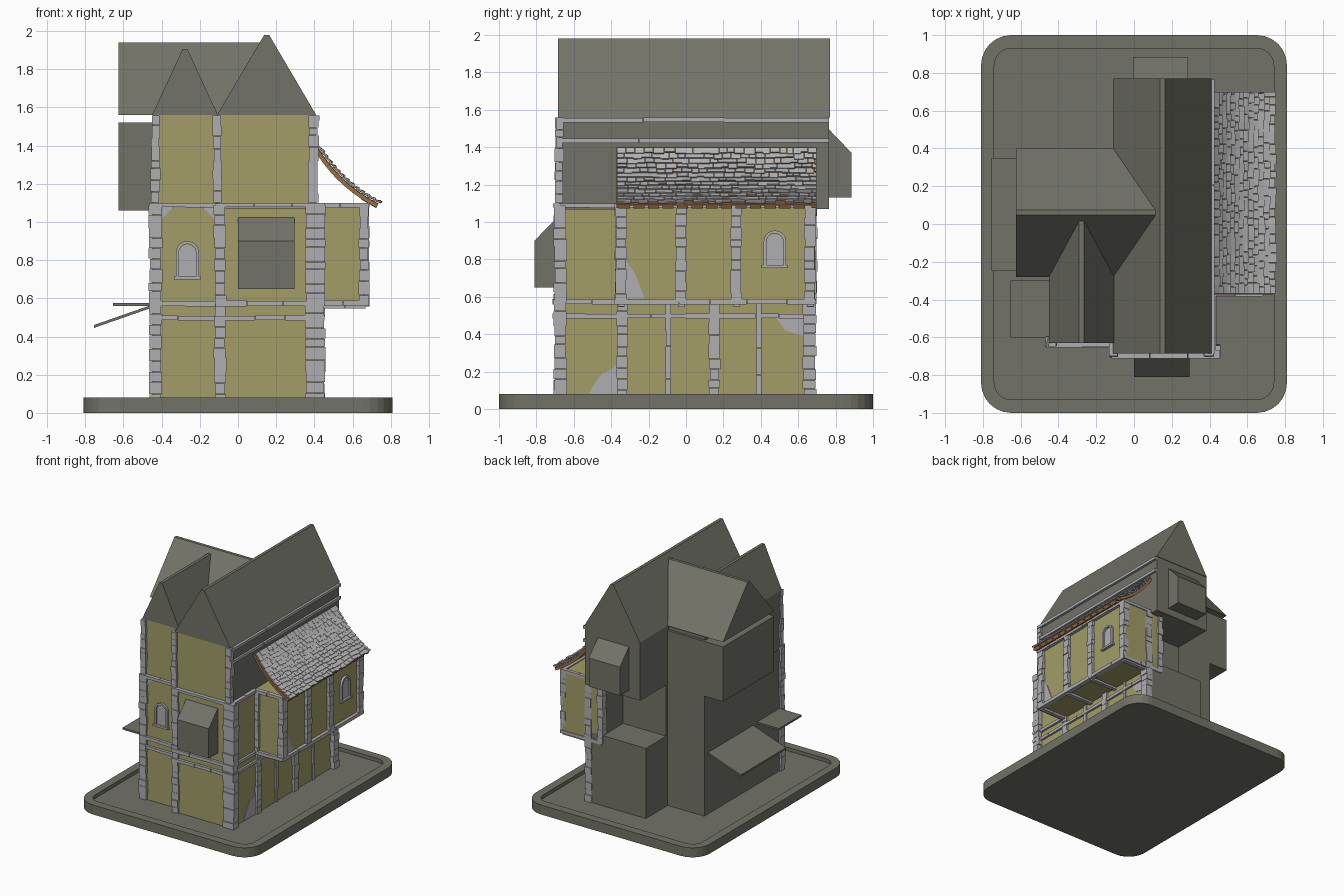
import bpy, bmesh, math, random
from mathutils import Vector

random.seed(4)
if "Cube" in bpy.data.objects:
    bpy.data.objects.remove(bpy.data.objects["Cube"])


def material(name, rgb):
    m = bpy.data.materials.new(name)
    m.use_nodes = True
    m.diffuse_color = (*rgb, 1)
    bsdf = m.node_tree.nodes["Principled BSDF"]
    bsdf.inputs["Base Color"].default_value = (*rgb, 1)
    bsdf.inputs["Roughness"].default_value = 0.9
    return m


GREY = material("dull grey", (0.17, 0.17, 0.14))
PLASTER = material("yellow plaster", (0.36, 0.34, 0.135))
STONE = material("light stone", (0.43, 0.43, 0.45))
TILE = material("roof tile", (0.48, 0.48, 0.49))
WOOD = material("brown wood", (0.33, 0.16, 0.06))


def add_prism(bm, pts, axis, a, b):
    """Extrude a 2D outline along an axis from a to b."""
    def place(p, t):
        c = list(p)
        c.insert("xyz".index(axis), t)
        return bm.verts.new(c)
    lo = [place(p, a) for p in pts]
    hi = [place(p, b) for p in pts]
    faces = [bm.faces.new(lo), bm.faces.new(hi)]
    for i in range(len(pts)):
        j = (i + 1) % len(pts)
        faces.append(bm.faces.new((lo[i], lo[j], hi[j], hi[i])))
    bmesh.ops.recalc_face_normals(bm, faces=faces)


def add_box(bm, x, y, z):
    add_prism(bm, [(x[0], y[0]), (x[1], y[0]), (x[1], y[1]), (x[0], y[1])], "z", *z)


def finish(name, bm, *mats, rule=None):
    bm.normal_update()
    me = bpy.data.meshes.new(name)
    if rule:
        for f in bm.faces:
            f.material_index = 1 if rule(f.normal) else 0
    bm.to_mesh(me)
    bm.free()
    for m in mats:
        me.materials.append(m)
    ob = bpy.data.objects.new(name, me)
    bpy.context.collection.objects.link(ob)
    return ob


def prism(name, pts, axis, a, b, mat):
    bm = bmesh.new()
    add_prism(bm, pts, axis, a, b)
    return finish(name, bm, mat)


def block(name, x, y, z, rule=None):
    bm = bmesh.new()
    add_box(bm, x, y, z)
    return finish(name, bm, GREY, PLASTER, rule=rule)


def masonry(name, bounds_list, size, jitter):
    """Rows of uneven stones along the longest side of each box."""
    bm = bmesh.new()
    for bounds in bounds_list:
        axis = max(range(3), key=lambda k: bounds[k][1] - bounds[k][0])
        start, end = bounds[axis]
        n = max(1, round((end - start) / size))
        cuts = [start + (end - start) * (i + random.uniform(-.2, .2) * (0 < i < n)) / n
                for i in range(n + 1)]
        for c0, c1 in zip(cuts, cuts[1:]):
            box = [(lo - random.uniform(0, jitter), hi + random.uniform(0, jitter))
                   for lo, hi in bounds]
            box[axis] = (c0 + .001, c1 - .001)
            add_box(bm, *box)
    return finish(name, bm, STONE)


# Base tray with rounded corners and a raised rim
outline = []
for k, (cx, cy) in enumerate([(.65, .84), (-.65, .84), (-.65, -.84), (.65, -.84)]):
    for s in range(7):
        a = math.radians(90 * k + 15 * s)
        outline.append((cx + .16 * math.cos(a), cy + .16 * math.sin(a)))
bm = bmesh.new()
add_prism(bm, outline, "z", 0, .08)
top = max(bm.faces, key=lambda f: f.calc_center_median().z)
bmesh.ops.inset_region(bm, faces=[top], thickness=.07)
ext = bmesh.ops.extrude_face_region(bm, geom=[top])
bmesh.ops.translate(bm, vec=(0, 0, -.03),
                    verts=[g for g in ext["geom"] if isinstance(g, bmesh.types.BMVert)])
if top.is_valid:
    bm.faces.remove(top)
finish("base_tray", bm, GREY)

# House body
front = lambda n: n.y < -.9
front_side = lambda n: n.y < -.9 or n.x > .9
block("main_ground_floor", (-.11, .42), (-.69, .69), (.05, .64), front_side)
block("main_middle_floor", (-.11, .42), (-.69, .42), (.64, 1.07), front_side)
block("main_upper_floor", (-.11, .405), (-.68, .765), (1.07, 1.56), front)
block("left_wing", (-.45, -.11), (-.63, .40), (.05, 1.07), front)
block("left_wing_upper", (-.445, -.11), (-.625, .38), (1.07, 1.56), front)
block("cross_wing_overhang", (-.625, -.11), (-.28, .40), (1.06, 1.52))
block("side_jetty", (.29, .66), (-.36, .69), (.565, 1.09), lambda n: n.x > -.9)


def gable(lo, hi, z0, z1, ridge=.013):
    mid = (lo + hi) / 2
    return [(lo, z0), (hi, z0), (mid + ridge, z1), (mid - ridge, z1)]


# Steep roofs
prism("main_roof", gable(-.11, .41, 1.56, 1.98), "y", -.685, .77, GREY)
prism("front_left_roof", gable(-.45, -.105, 1.56, 1.905), "y", -.63, .05, GREY)
prism("cross_roof", gable(-.28, .40, 1.56, 1.94), "x", -.625, .115, GREY)

# Oriel, back dormer and awnings
prism("front_oriel", [(-.68, .65), (-.81, .65), (-.81, .90), (-.68, 1.035)], "x", 0, .295, GREY)
prism("back_dormer", [(.76, 1.13), (.885, 1.13), (.885, 1.37), (.76, 1.50)], "x", -.005, .285, GREY)
prism("side_awning", [(-.755, .445), (-.44, .555), (-.44, .57), (-.755, .46)], "y", -.25, .35, GREY)
prism("flat_canopy", [(-.655, .56), (-.44, .56), (-.44, .575), (-.655, .575)], "y", -.60, -.30, GREY)

# Corner and wall columns
Z1, Z2, Z3 = (.05, .57), (.57, 1.09), (1.1, 1.56)
columns = []
for z in (Z1, Z2):
    columns += [((-.46, -.405), (-.645, -.60), z), ((-.12, -.07), (-.70, -.66), z),
                ((.36, .45), (-.70, -.645), z), ((.40, .45), (.63, .69), z)]
columns += [((-.45, -.415), (-.64, -.61), Z3), ((-.125, -.09), (-.695, -.62), Z3),
            ((.375, .415), (-.695, -.66), Z3)]
columns += [((.40, .435), (c - .026, c + .022), Z1) for c in (-.34, .155)]
columns += [((.64, .68), (c - .026, c + .022), Z2) for c in (-.345, -.025, .27, .665)]
columns += [((.40, .45), (-.375, -.34), Z2), ((.29, .33), (.66, .695), Z2)]
masonry("stone_columns", columns, .06, .009)
masonry("thin_wall_posts", [((.40, .43), (c - .012, c + .012), Z1) for c in (-.095, .39)], .12, .004)

# Horizontal bands
bands = []
for z in ((.487, .508), (.562, .585), (1.08, 1.097)):
    bands += [((-.465, -.11), (-.65, -.62), z), ((-.12, .455), (-.71, -.67), z),
              ((.40, .435), (-.70, -.36), z)]
bands.append(((.40, .435), (-.36, .69), (.487, .508)))
for z in ((.562, .585), (1.078, 1.097)):
    bands += [((.65, .685), (-.38, .69), z), ((.42, .685), (-.38, -.35), z),
              ((.30, .685), (.67, .695), z)]
bands += [((.41, .67), (c - .015, c + .015), (.55, .575)) for c in (-.345, -.025, .27, .665)]
masonry("stone_bands", bands, .17, .004)
masonry("eaves_cornice", [((.39, .42), (-.69, .765), (1.425, 1.445)),
                          ((.39, .425), (-.69, .765), (1.535, 1.555))], .5, .004)


# Arched windows made of a pane, raised rim and sill
def arch(c, z0, half, rise):
    pts = [(c - half, z0), (c + half, z0)]
    return pts + [(c + half * math.cos(math.pi * i / 10), z0 + rise + half * math.sin(math.pi * i / 10))
                  for i in range(11)]


def window(name, c, z0, axis, face, out):
    prism(name + "_pane", arch(c, z0, .045, .125), axis, face, face + out * .006, STONE)
    outer, inner = arch(c, z0, .06, .13)[1:], arch(c, z0, .045, .13)[1:]
    outer, inner = outer + [(c - .06, z0)], inner + [(c - .045, z0)]
    bm = bmesh.new()
    for i in range(len(outer) - 1):
        if (Vector(outer[i]) - Vector(outer[i + 1])).length > .001:
            add_prism(bm, [outer[i], outer[i + 1], inner[i + 1], inner[i]], axis, face, face + out * .018)
    add_prism(bm, [(c - .07, z0 - .012), (c + .07, z0 - .012), (c + .07, z0 + .004), (c - .07, z0 + .004)],
              axis, face, face + out * .025)
    finish(name + "_rim", bm, STONE)


window("front_window", -.265, .71, "y", -.63, -1)
window("side_window", .475, .765, "x", .66, 1)

# Bare stone patches and corner braces where the plaster stops
prism("low_patch", [(-.53, .05), (-.37, .05), (-.37, .24), (-.40, .21), (-.45, .19), (-.50, .12)],
      "x", .42, .425, STONE)
prism("high_patch", [(.48, .49), (.63, .49), (.63, .39), (.53, .42)], "x", .42, .425, STONE)
prism("jetty_patch", [(-.32, .79), (-.28, .74), (-.22, .59), (-.32, .59)], "x", .66, .665, STONE)
for i, (edge, s) in enumerate([(-.405, 1), (-.12, -1)]):
    prism(f"corner_brace_{i}", [(edge, 1.08), (edge + s * .07, 1.08), (edge, 1.01)],
          "y", -.63, -.637, STONE)

# Sweeping tiled roof over the jetty
P0, P1, P2 = Vector((.415, 1.395)), Vector((.53, 1.20)), Vector((.735, 1.095))


def sweep(t, lift=0):
    p = P0 * (1 - t) ** 2 + P1 * 2 * t * (1 - t) + P2 * t * t
    d = ((P1 - P0) * (1 - t) + (P2 - P1) * t).normalized()
    return p + Vector((-d.y, d.x)) * lift


steps = [i / 10 for i in range(11)]
board = [sweep(t) for t in steps] + [sweep(t, -.022) for t in reversed(steps)]
for name, y0, y1 in (("front_barge_board", -.372, -.345), ("back_barge_board", .67, .697)):
    prism(name, board, "y", y0, y1, WOOD)
thin = [sweep(t, .002) for t in steps] + [sweep(t, -.008) for t in reversed(steps)]
prism("roof_boarding", thin, "y", -.36, .69, WOOD)
bm = bmesh.new()
y = -.36
while y < .65:
    add_prism(bm, [sweep(.8, 0), sweep(1, 0), sweep(1, -.025), sweep(.8, -.025)], "y", y, y + .06)
    y += .078
finish("rafter_ends", bm, WOOD)

bm = bmesh.new()
rows = 13
for r in range(rows):
    t0, t1 = r / rows, (r + 1.2) / rows
    y = -.37
    while y < .695:
        w = min(random.uniform(.035, .06), .70 - y)
        lift = random.uniform(.008, .014)
        end = t1 + random.uniform(-.015, .015)
        add_prism(bm, [sweep(t0, .001), sweep(end, lift), sweep(end, lift + .009), sweep(t0, .009)],
                  "y", y + .001, y + w - .001)
        y += w
finish("roof_tiles", bm, TILE)
